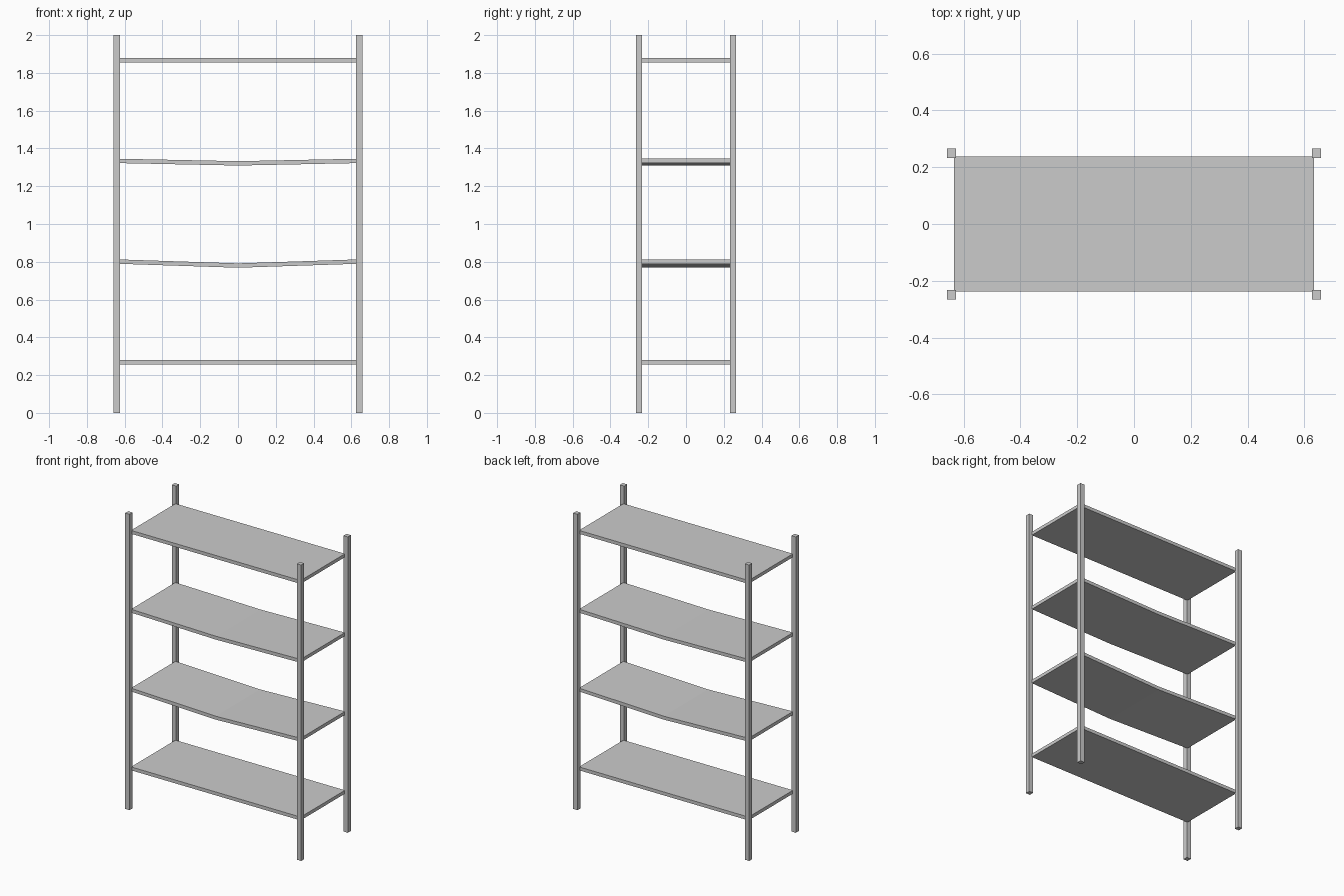
import bpy, bmesh

if "Cube" in bpy.data.objects:
    bpy.data.objects.remove(bpy.data.objects["Cube"])

POST, POST_X, POST_Y = 0.032, 0.642, 0.249
SHELF_X, SHELF_Y, SHELF_T = 0.634, 0.237, 0.023


def finish(name, bm):
    bmesh.ops.recalc_face_normals(bm, faces=bm.faces)
    mesh = bpy.data.meshes.new(name)
    bm.to_mesh(mesh)
    bm.free()
    bpy.context.collection.objects.link(bpy.data.objects.new(name, mesh))


def box(name, center, size):
    bm = bmesh.new()
    bmesh.ops.create_cube(bm, size=1)
    for v in bm.verts:
        v.co = [c + s * p for c, s, p in zip(center, size, v.co)]
    finish(name, bm)


def shelf(name, z, sag):
    # front profile with a bend at mid-span, extruded front to back
    h = SHELF_T / 2
    xs = (-SHELF_X, 0, SHELF_X) if sag else (-SHELF_X, SHELF_X)
    low = [(x, z - h - (sag if x == 0 else 0)) for x in xs]
    profile = low + [(x, zz + SHELF_T) for x, zz in reversed(low)]
    bm = bmesh.new()
    rows = [[bm.verts.new((x, y, zz)) for x, zz in profile]
            for y in (-SHELF_Y, SHELF_Y)]
    n = len(profile)
    bm.faces.new(rows[0])
    bm.faces.new(rows[1][::-1])
    for i in range(n):
        j = (i + 1) % n
        bm.faces.new((rows[0][i], rows[1][i], rows[1][j], rows[0][j]))
    finish(name, bm)


# corner posts
for sx, side in ((-1, "left"), (1, "right")):
    for sy, end in ((-1, "front"), (1, "back")):
        box(f"{end}_{side}_post", (sx * POST_X, sy * POST_Y, 1), (POST, POST, 2))

# four shelves, the middle two sagging
for i, sag in enumerate((0, 0.021, 0.013, 0)):
    shelf(f"shelf_{i + 1}", 0.268 + 0.533 * i, sag)
